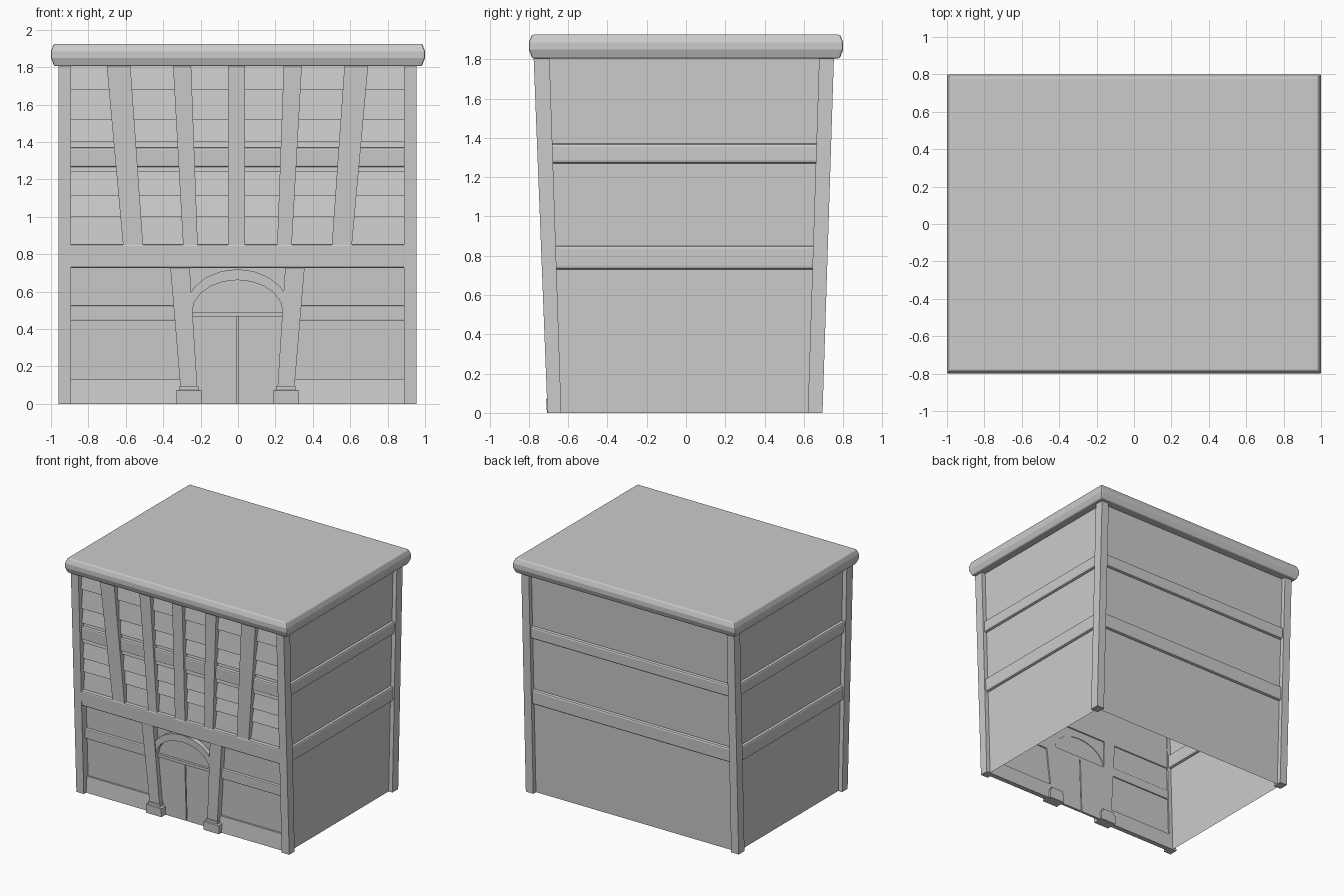
import bpy, bmesh, math

cube = bpy.data.objects.get("Cube")
if cube:
    bpy.data.objects.remove(cube, do_unlink=True)

stone = bpy.data.materials.new("pale grey stone")
stone.use_nodes = True
GREY = (0.6, 0.6, 0.6, 1)
stone.diffuse_color = GREY
stone.node_tree.nodes["Principled BSDF"].inputs["Base Color"].default_value = GREY

TOP = 1.82
MID = -0.003  # facade centre line


def front(z):
    return -0.705 - 0.039 * z


def back(z):
    return 0.695 + 0.032 * z


def finish(name, bm, bevel=0):
    bmesh.ops.recalc_face_normals(bm, faces=bm.faces)
    mesh = bpy.data.meshes.new(name)
    bm.to_mesh(mesh)
    bm.free()
    mesh.materials.append(stone)
    obj = bpy.data.objects.new(name, mesh)
    bpy.context.collection.objects.link(obj)
    if bevel:
        mod = obj.modifiers.new("soft edges", "BEVEL")
        mod.width, mod.segments = bevel, 2
    return obj


def loft(name, sections, bevel=0, capped=True):
    """Stack of rectangles given as (z, x0, x1, y0, y1)."""
    bm = bmesh.new()
    rings = [[bm.verts.new(p) for p in
              ((x0, y0, z), (x1, y0, z), (x1, y1, z), (x0, y1, z))]
             for z, x0, x1, y0, y1 in sections]
    for low, high in zip(rings, rings[1:]):
        for i in range(4):
            j = (i + 1) % 4
            bm.faces.new((low[i], low[j], high[j], high[i]))
    if capped:
        bm.faces.new(rings[0])
        bm.faces.new(rings[-1])
    return finish(name, bm, bevel)


def facade_bar(name, z0, z1, low, high, near, far=0.07, bevel=0, near_top=None):
    """Part on the leaning front; near and far are depths behind its face."""
    near_top = near if near_top is None else near_top
    return loft(name, [(z0, *low, front(z0) + near, front(z0) + far),
                       (z1, *high, front(z1) + near_top, front(z1) + far)], bevel)


def both_sides(span, side):
    return tuple(sorted((MID + side * span[0], MID + side * span[1])))


# Hollow shell, open underneath
loft("walls", [(z, -0.925, 0.92, front(z) + 0.06, back(z) - 0.035)
               for z in (0, TOP)], capped=False)

# Overhanging roof slab
loft("roof", [(1.805, -0.983, 0.983, -0.783, 0.783),
              (1.85, -1, 1, -0.8, 0.8),
              (1.885, -1, 1, -0.8, 0.8),
              (1.925, -0.985, 0.985, -0.785, 0.785)], bevel=0.008)

for side, label in ((1, "left"), (-1, "right")):
    # Corner posts
    x = both_sides((0.89, 0.957), side)
    loft(f"front_{label}_post", [(z, *x, front(z), front(z) + 0.07 + 0.006 * z)
                                 for z in (0, TOP)])
    loft(f"back_{label}_post", [(z, *x, back(z) - 0.075, back(z))
                                for z in (0, TOP)])
    # Side bands
    x = both_sides((0.9, 0.945), side)
    for level, z0, z1 in (("lower", 0.73, 0.85), ("upper", 1.27, 1.37)):
        loft(f"{label}_{level}_band",
             [(z, *x, front(z) + 0.05, back(z) - 0.05) for z in (z0, z1)], 0.014)
    # Leaning pillars of the upper storey
    for name, low, high in (("outer", (0.504, 0.611), (0.573, 0.7)),
                            ("inner", (0.212, 0.29), (0.248, 0.345))):
        facade_bar(f"{label}_{name}_pillar", 0.84, TOP,
                   both_sides(low, side), both_sides(high, side), 0.005)
    # Doorway pillar with its stepped foot
    facade_bar(f"{label}_door_pillar", 0.08, 0.74, both_sides((0.214, 0.304), side),
               both_sides((0.256, 0.36), side), 0.012)
    wide, narrow = both_sides((0.19, 0.328), side), both_sides((0.207, 0.31), side)
    loft(f"{label}_pillar_foot",
         [(0, *wide, -0.708, -0.62), (0.07, *wide, -0.712, -0.62),
          (0.075, *narrow, -0.705, -0.62), (0.095, *narrow, -0.705, -0.62)])
    # Ground floor rails
    x = both_sides((0.27, 0.9), side)
    facade_bar(f"{label}_skirting", 0, 0.13, x, x, 0.03, near_top=0.045)
    facade_bar(f"{label}_middle_rail", 0.445, 0.525, x, x, 0.035, bevel=0.006)
    # Door leaf
    x = both_sides((0.004, 0.26), side)
    facade_bar(f"{label}_door_leaf", 0, 0.47, x, x, 0.05)

# Back bands
for level, z0, z1 in (("lower", 0.73, 0.85), ("upper", 1.27, 1.37)):
    loft(f"back_{level}_band", [(z, -0.9, 0.895, back(z) - 0.06, back(z) - 0.012)
                                for z in (z0, z1)], 0.014)

# Facade beams and the straight central pillar
SPAN = (-0.9, 0.895)
facade_bar("main_beam", 0.727, 0.853, SPAN, SPAN, 0.002, bevel=0.01)
facade_bar("upper_beam", 1.265, 1.37, SPAN, SPAN, 0.022, bevel=0.01)
CENTRE = (-0.053, 0.037)
facade_bar("centre_pillar", 0.84, TOP, CENTRE, CENTRE, 0.005)

# Overlapping boards of the upper storey
edges = (0.84, 1.0, 1.11, 1.24, 1.4, 1.52, 1.68, TOP)
for n, (z0, z1) in enumerate(zip(edges, edges[1:]), 1):
    facade_bar(f"board_{n}", z0, z1, SPAN, SPAN, 0.03, near_top=0.052)

# Lintel and arch over the door
facade_bar("door_lintel", 0.468, 0.492, (-0.26, 0.255), (-0.26, 0.255), 0.04)
bm = bmesh.new()
rings = []
STEPS = 10
for i in range(STEPS + 1):
    a = math.pi * i / STEPS
    outline = [(MID + rx * math.cos(a), 0.49 + rz * math.sin(a))
               for rx, rz in ((0.243, 0.172), (0.285, 0.23))]
    (xi, zi), (xo, zo) = outline
    rings.append([bm.verts.new(p) for p in
                  ((xi, front(zi) + 0.02, zi), (xo, front(zo) + 0.02, zo),
                   (xo, front(zo) + 0.065, zo), (xi, front(zi) + 0.065, zi))])
for a, b in zip(rings, rings[1:]):
    for i in range(4):
        j = (i + 1) % 4
        bm.faces.new((a[i], a[j], b[j], b[i]))
bm.faces.new(rings[0])
bm.faces.new(rings[-1])
finish("door_arch", bm)
